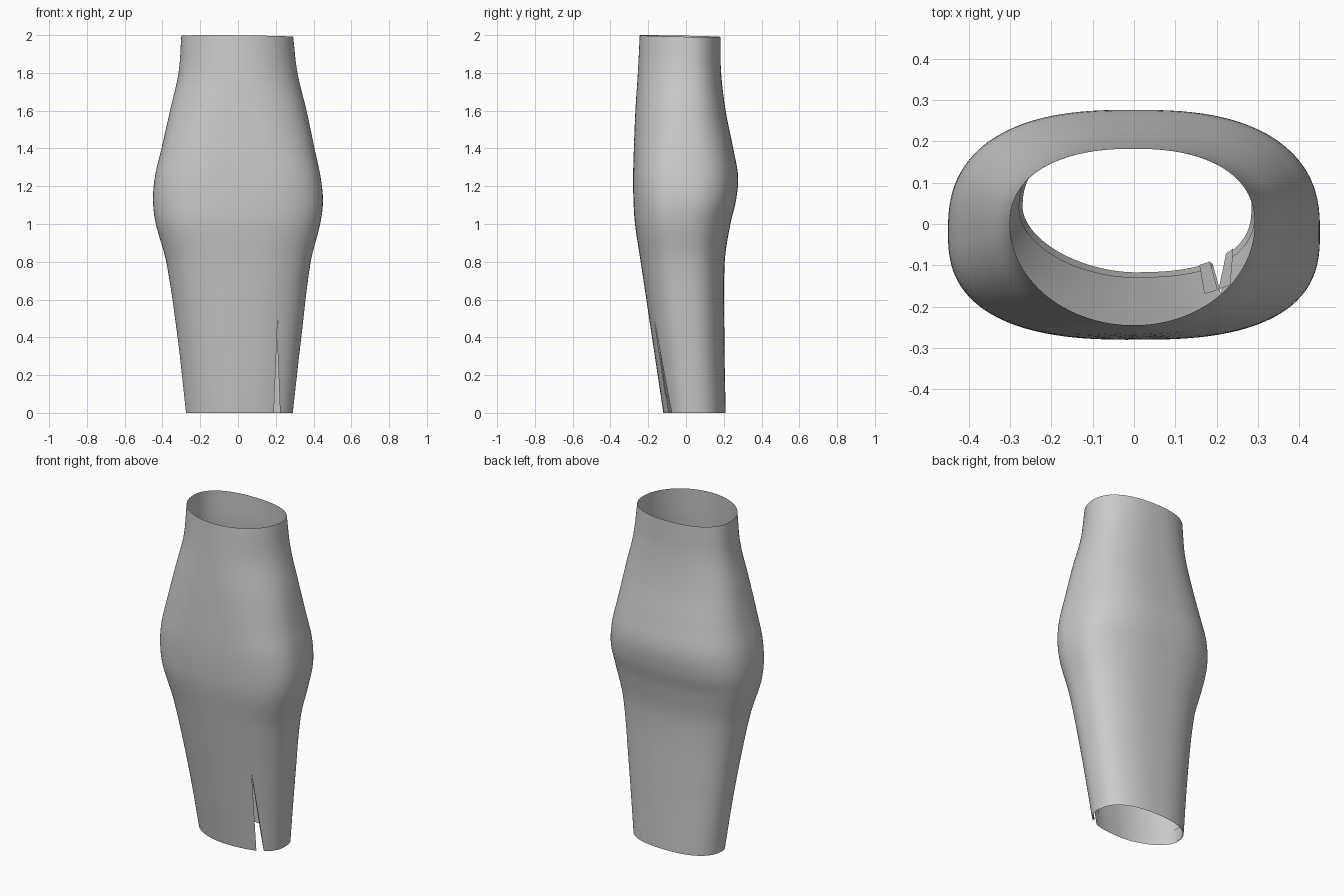
import bpy, bmesh, math

cube = bpy.data.objects.get("Cube")
if cube:
    bpy.data.objects.remove(cube, do_unlink=True)

# Fabric colour
fabric = bpy.data.materials.new("grey fabric")
fabric.use_nodes = True
GREY = (0.6, 0.6, 0.6, 1)
fabric.diffuse_color = GREY
fabric.node_tree.nodes["Principled BSDF"].inputs["Base Color"].default_value = GREY

# Body stations: z, right x, left x, front y, back y, widest y, front power right, front power left, back power
STATIONS = [
    (0.0, -.275, .29, -.12, .21, .04, 1.8, 2.5, 2.4),
    (0.4, -.32, .335, -.18, .203, .02, 2.1, 2.5, 2.4),
    (0.8, -.38, .385, -.24, .205, -.01, 2.4, 2.6, 2.5),
    (1.0, -.435, .435, -.27, .235, -.02, 2.6, 2.7, 2.5),
    (1.12, -.45, .45, -.278, .264, -.02, 2.6, 2.7, 2.6),
    (1.25, -.44, .437, -.28, .276, -.02, 2.6, 2.7, 2.6),
    (1.4, -.405, .405, -.276, .25, -.02, 2.5, 2.5, 2.6),
    (1.6, -.36, .363, -.268, .21, -.01, 2.3, 2.3, 2.5),
    (1.8, -.315, .315, -.255, .186, 0, 2.1, 2.1, 2.4),
    (2.0, -.3, .292, -.245, .182, 0, 2, 2, 2.3),
]
SLIT_TOP, SLIT_X, COLS = 0.5, 0.21, 112


def station(z):
    """Smoothly interpolate the body measurements at a height."""
    n = len(STATIONS)
    i = max(k for k in range(n - 1) if STATIONS[k][0] <= z or k == 0)
    a, b = STATIONS[i], STATIONS[i + 1]
    before, after = STATIONS[max(i - 1, 0)], STATIONS[min(i + 2, n - 1)]
    h = b[0] - a[0]
    u = (z - a[0]) / h
    out = []
    for k in range(1, len(a)):
        m0 = (b[k] - before[k]) / (b[0] - before[0]) * h
        m1 = (after[k] - a[k]) / (after[0] - a[0]) * h
        out.append(a[k] + u * m0 + u * u * (3 * (b[k] - a[k]) - 2 * m0 - m1)
                   + u ** 3 * (2 * (a[k] - b[k]) + m0 + m1))
    return out


def point(z, t, inset=0):
    """Point on the skirt at a height and angle, optionally inside the cloth."""
    xr, xl, yf, yb, mid, pr, pl, pb = station(z)
    c, s = math.cos(t), math.sin(t)
    p = pb if s > 0 else (pl if c > 0 else pr)
    x = (xl if c > 0 else xr) * abs(c) ** (2 / p)
    y = mid + ((yb if s > 0 else yf) - mid) * abs(s) ** (2 / p)
    k = 1 - inset / 0.25
    rim = max(0, (z - 1.8) / 0.2)
    return (x * k, mid + (y - mid) * k, z - rim * (0.006 + 0.01 * x + 0.02 * y))


def slit_angles(z):
    """Start and end angles of a row, parted by the tapering slit."""
    st = station(z)
    gap = 0.02 * max(0, 1 - z / SLIT_TOP)
    near, far = [math.acos(((SLIT_X + g) / st[1]) ** (st[6] / 2)) for g in (gap, -gap)]
    return -near, 2 * math.pi - far


def sheet(name, heights, spans, inset=0, cols=COLS):
    """Loft a cloth sheet; spans gives the angle range at each height."""
    bm = bmesh.new()
    rows = []
    for z in heights:
        t0, t1 = spans(z)
        rows.append([bm.verts.new(point(z, t0 + (t1 - t0) * j / cols, inset))
                     for j in range(cols + 1)])
    for lo, hi in zip(rows, rows[1:]):
        for j in range(cols):
            bm.faces.new((lo[j], lo[j + 1], hi[j + 1], hi[j]))
    bmesh.ops.remove_doubles(bm, verts=bm.verts, dist=0.0002)
    mesh = bpy.data.meshes.new(name)
    bm.to_mesh(mesh)
    bm.free()
    mesh.materials.append(fabric)
    mesh.polygons.foreach_set("use_smooth", [True] * len(mesh.polygons))
    obj = bpy.data.objects.new(name, mesh)
    bpy.context.collection.objects.link(obj)
    return obj


# Tapered skirt body, open at waist and hem, parted at the slit
sheet("skirt_body", [2 * i / 80 for i in range(81)], slit_angles)

# Folded hem inside the bottom edge
sheet("hem_facing", [0.09 * i / 4 for i in range(5)], slit_angles, 0.005)

# Narrow turned-in strips along both slit edges
strip = [SLIT_TOP * i / 20 for i in range(20)]
sheet("slit_facing_left", strip, lambda z: (slit_angles(z)[0], slit_angles(z)[0] + 0.12), 0.008, 4)
sheet("slit_facing_right", strip, lambda z: (slit_angles(z)[1] - 0.12, slit_angles(z)[1]), 0.008, 4)
